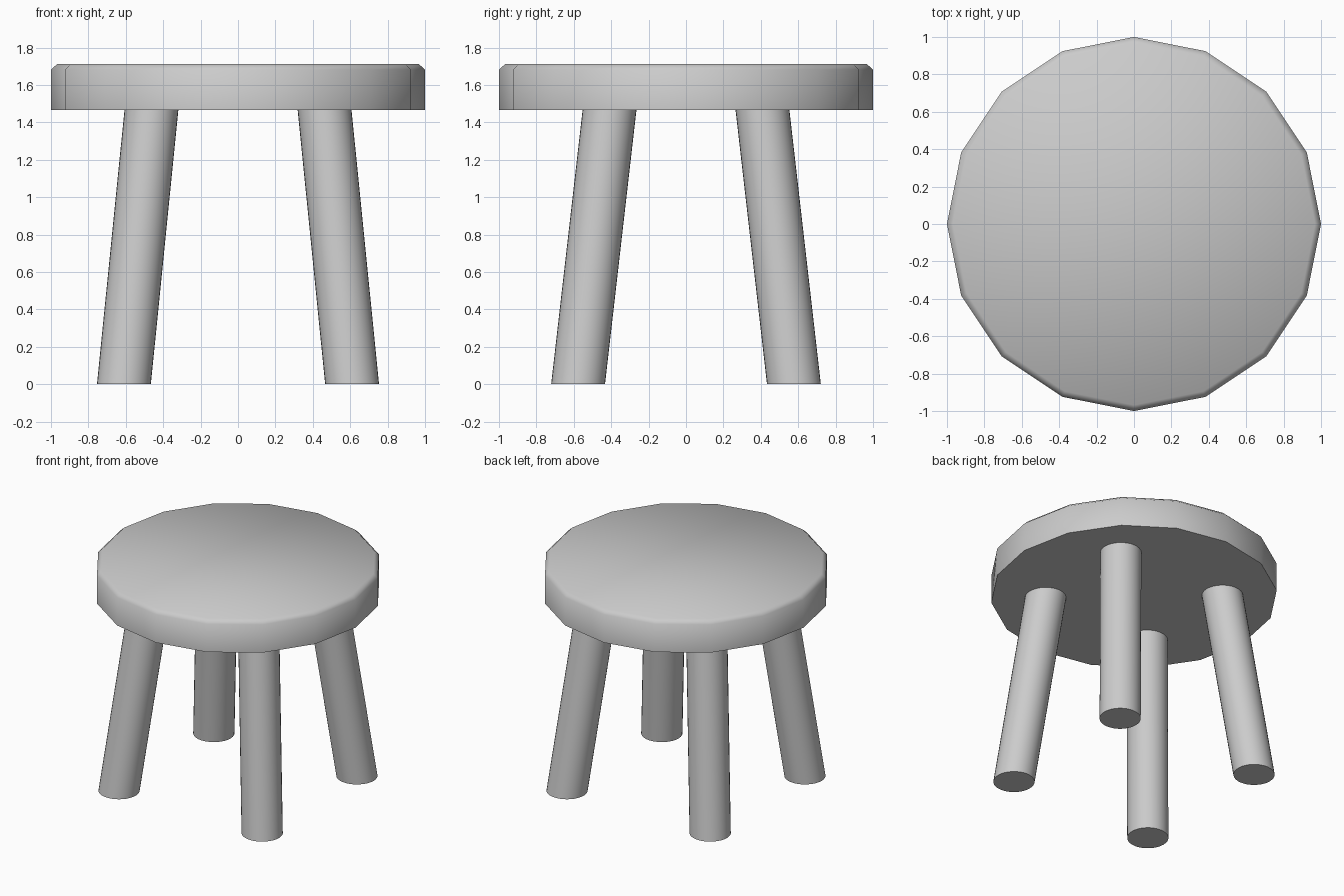
import bpy
import bmesh
import math

if "Cube" in bpy.data.objects:
    bpy.data.objects.remove(bpy.data.objects["Cube"])

SEAT_BOTTOM, SEAT_TOP = 1.465, 1.711


def loft(name, rings, sides):
    """Skin horizontal circles given as (x, y, z, radius), capped at both ends."""
    bm = bmesh.new()
    loops = []
    for x, y, z, r in rings:
        angles = [2 * math.pi * i / sides for i in range(sides)]
        loops.append([bm.verts.new((x + r * math.cos(a), y + r * math.sin(a), z))
                      for a in angles])
    for low, high in zip(loops, loops[1:]):
        for i in range(sides):
            j = (i + 1) % sides
            bm.faces.new((low[i], low[j], high[j], high[i]))
    bm.faces.new(loops[0][::-1])
    bm.faces.new(loops[-1])
    mesh = bpy.data.meshes.new(name)
    bm.to_mesh(mesh)
    bm.free()
    obj = bpy.data.objects.new(name, mesh)
    bpy.context.collection.objects.link(obj)
    bpy.ops.object.select_all(action='DESELECT')
    obj.select_set(True)
    bpy.context.view_layer.objects.active = obj
    bpy.ops.object.shade_smooth_by_angle(angle=math.radians(60))
    return obj


# Seat: sixteen-sided disc with a chamfered top rim
loft("seat", [(0, 0, SEAT_BOTTOM, 1.0),
              (0, 0, SEAT_TOP - 0.03, 1.0),
              (0, 0, SEAT_TOP, 0.968)], 16)

# Legs: splayed cylinders with level feet
for y_name, sy in (("front", -1), ("back", 1)):
    for x_name, sx in (("left", -1), ("right", 1)):
        loft(f"{y_name}_{x_name}_leg",
             [(sx * 0.61, sy * 0.577, 0, 0.144),
              (sx * 0.463, sy * 0.409, SEAT_BOTTOM, 0.144)], 32)
